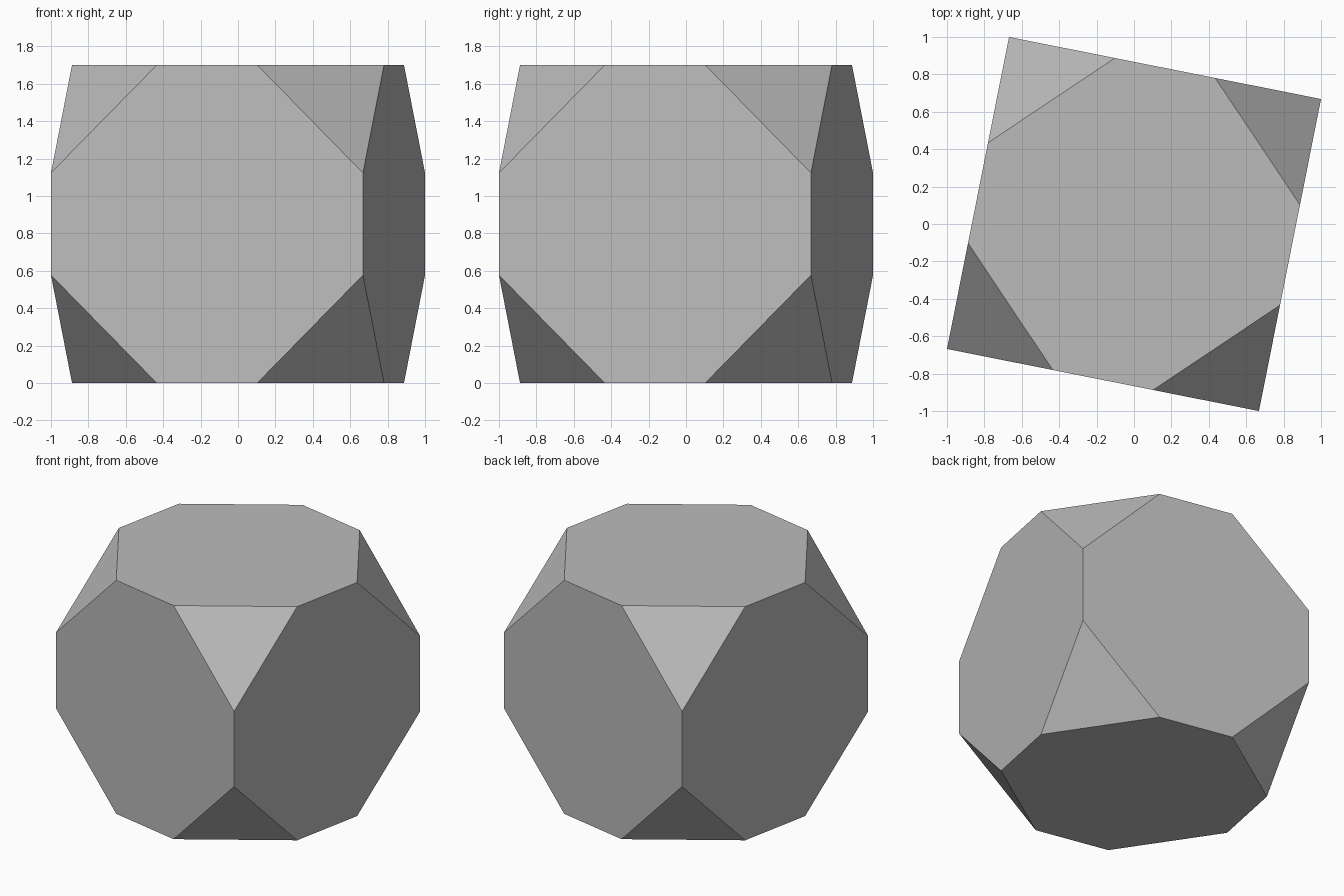
import bpy
import bmesh
import math
from mathutils import Matrix

# Remove the default cube
default = bpy.data.objects.get("Cube")
if default:
    bpy.data.objects.remove(default, do_unlink=True)

SIDE = 1.7008       # width of the block
CUT = 0.577         # length taken off each edge at a corner
TURN = math.radians(-11.25)

# Plain grey material
grey = bpy.data.materials.new("plain grey")
grey.use_nodes = True
colour = (0.5, 0.5, 0.5, 1)
grey.diffuse_color = colour
grey.node_tree.nodes["Principled BSDF"].inputs["Base Color"].default_value = colour

# Block with all eight corners cut off
bm = bmesh.new()
bmesh.ops.create_cube(bm, size=SIDE)
bmesh.ops.bevel(bm, geom=bm.verts[:], offset=CUT, offset_type='OFFSET',
                segments=1, profile=0.5, affect='VERTICES')
bmesh.ops.recalc_face_normals(bm, faces=bm.faces[:])

# Turn the block and stand it on the ground
bm.transform(Matrix.Translation((0, 0, SIDE / 2)) @ Matrix.Rotation(TURN, 4, 'Z'))

mesh = bpy.data.meshes.new("corner_cut_block")
bm.to_mesh(mesh)
bm.free()
mesh.materials.append(grey)
block = bpy.data.objects.new("corner_cut_block", mesh)
bpy.context.collection.objects.link(block)
